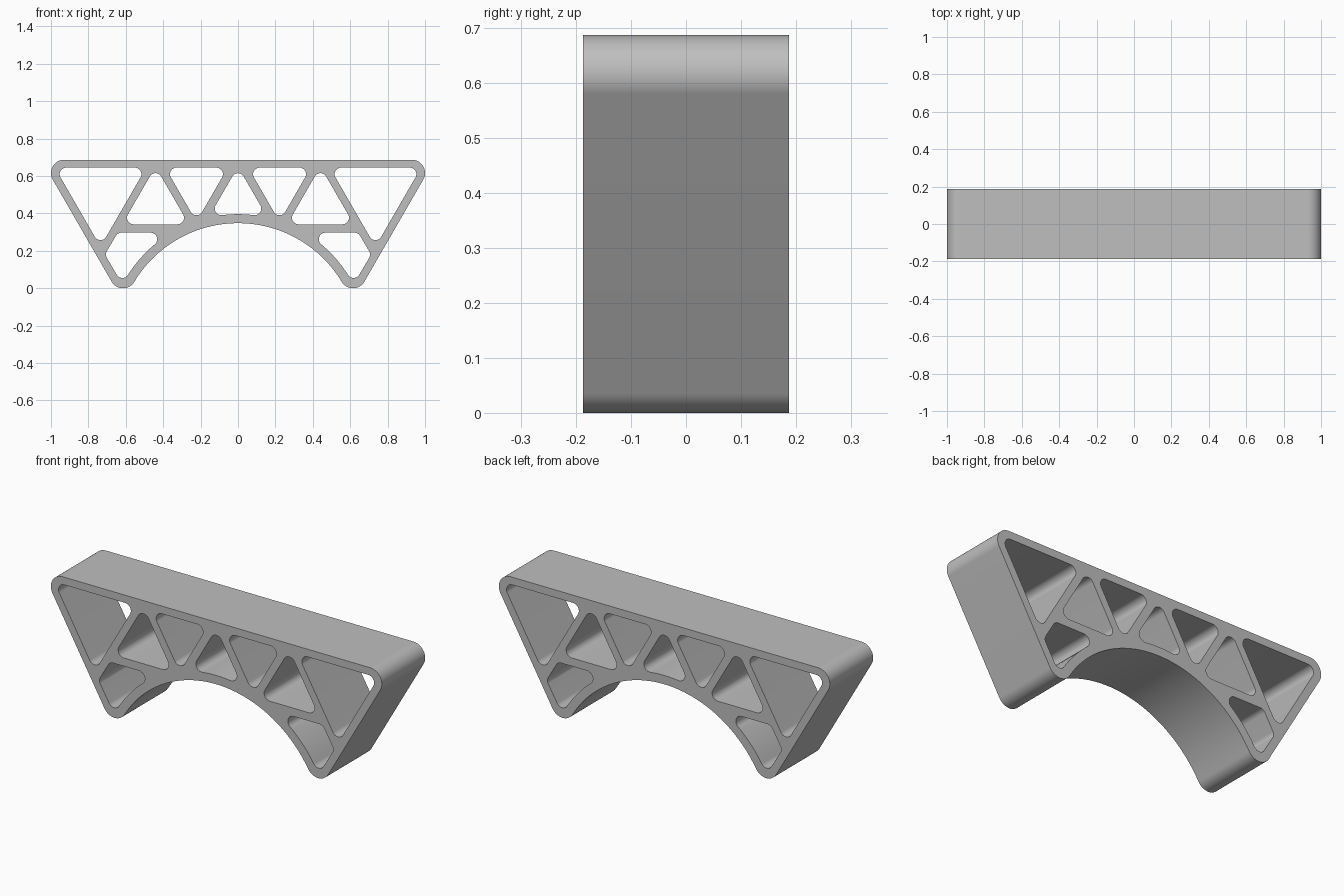
import bpy, bmesh
from math import sin, cos, radians, sqrt

cube = bpy.data.objects.get("Cube")
if cube:
    bpy.data.objects.remove(cube, do_unlink=True)

HALF_DEPTH = 0.187
R = 0.035            # fillet radius of the openings
ARCH_Z = -0.299      # centre height of the arch


def outline(arcs):
    """Join arcs (x, z, radius, start, end) into one closed loop of points."""
    pts = []
    for x, z, r, a, b in arcs:
        n = max(10, int(abs(b - a) / 3))
        for i in range(n + 1):
            t = radians(a + (b - a) * i / n)
            p = (x + r * cos(t), z + r * sin(t))
            if not pts or abs(p[0] - pts[-1][0]) + abs(p[1] - pts[-1][1]) > 0.002:
                pts.append(p)
    return pts


def triangle(x, base, half, up):
    """Rounded equilateral opening, pointing up or down from its base line."""
    s = 1 if up else -1
    w = half - sqrt(3) * R
    pts = outline([(0, sqrt(3) * half - 2 * R, R, 30, 150),
                   (-w, R, R, 150, 270), (w, R, R, 270, 390)])
    return [(x + px, base + s * pz) for px, pz in pts]


def mirrored(pts):
    return [(-x, z) for x, z in pts]


# Outer silhouette: straight deck, slanted ends, rounded feet, arched underside
body = outline([(0.929, 0.616, 0.071, -30, 90), (-0.929, 0.616, 0.071, 90, 210),
                (-0.615, 0.07, 0.07, 210, 329), (0, ARCH_Z, 0.647, 149, 31),
                (0.615, 0.07, 0.07, 211, 330)])

# Openings on one side
side_openings = [
    triangle(-0.735, 0.645, 0.244, False),
    triangle(-0.441, 0.342, 0.178, True),
    triangle(-0.222, 0.645, 0.167, False),
    outline([(-0.467, 0.262, R, -50.2, 90), (-0.623, 0.262, R, 90, 150),
             (-0.671, 0.18, R, 150, 210), (-0.618, 0.09, R, 210, 327.8),
             (0, ARCH_Z, 0.695, 147.8, 129.8)]),
]
# Middle opening follows the arch along its base
middle = outline([(0, 0.58, R, 30, 150), (-0.089, 0.426, R, 150, 277),
                  (0, ARCH_Z, 0.695, 97, 83), (0.089, 0.426, R, 263, 390)])

loops = [body, middle] + side_openings + [mirrored(p) for p in side_openings]

# Fill the profile between its loops and extrude it through the depth
bm = bmesh.new()
for pts in loops:
    verts = [bm.verts.new((x, -HALF_DEPTH, z)) for x, z in pts]
    for a, b in zip(verts, verts[1:] + verts[:1]):
        bm.edges.new((a, b))
bmesh.ops.triangle_fill(bm, edges=bm.edges[:], use_beauty=True, normal=(0, -1, 0))
ext = bmesh.ops.extrude_face_region(bm, geom=bm.faces[:], use_keep_orig=True)
moved = [g for g in ext["geom"] if isinstance(g, bmesh.types.BMVert)]
bmesh.ops.translate(bm, verts=moved, vec=(0, 2 * HALF_DEPTH, 0))
bmesh.ops.recalc_face_normals(bm, faces=bm.faces[:])
mesh = bpy.data.meshes.new("truss_bridge")
bm.to_mesh(mesh)
bm.free()

bridge = bpy.data.objects.new("truss_bridge", mesh)
bpy.context.collection.objects.link(bridge)

# Plain grey material
grey = bpy.data.materials.new("light_grey")
grey.use_nodes = True
colour = (0.52, 0.52, 0.52, 1)
grey.diffuse_color = colour
grey.node_tree.nodes["Principled BSDF"].inputs["Base Color"].default_value = colour
mesh.materials.append(grey)

# Smooth the fillets and the arch, keep the rims sharp
bpy.ops.object.select_all(action="DESELECT")
bridge.select_set(True)
bpy.context.view_layer.objects.active = bridge
bpy.ops.object.shade_smooth_by_angle(angle=radians(30))
